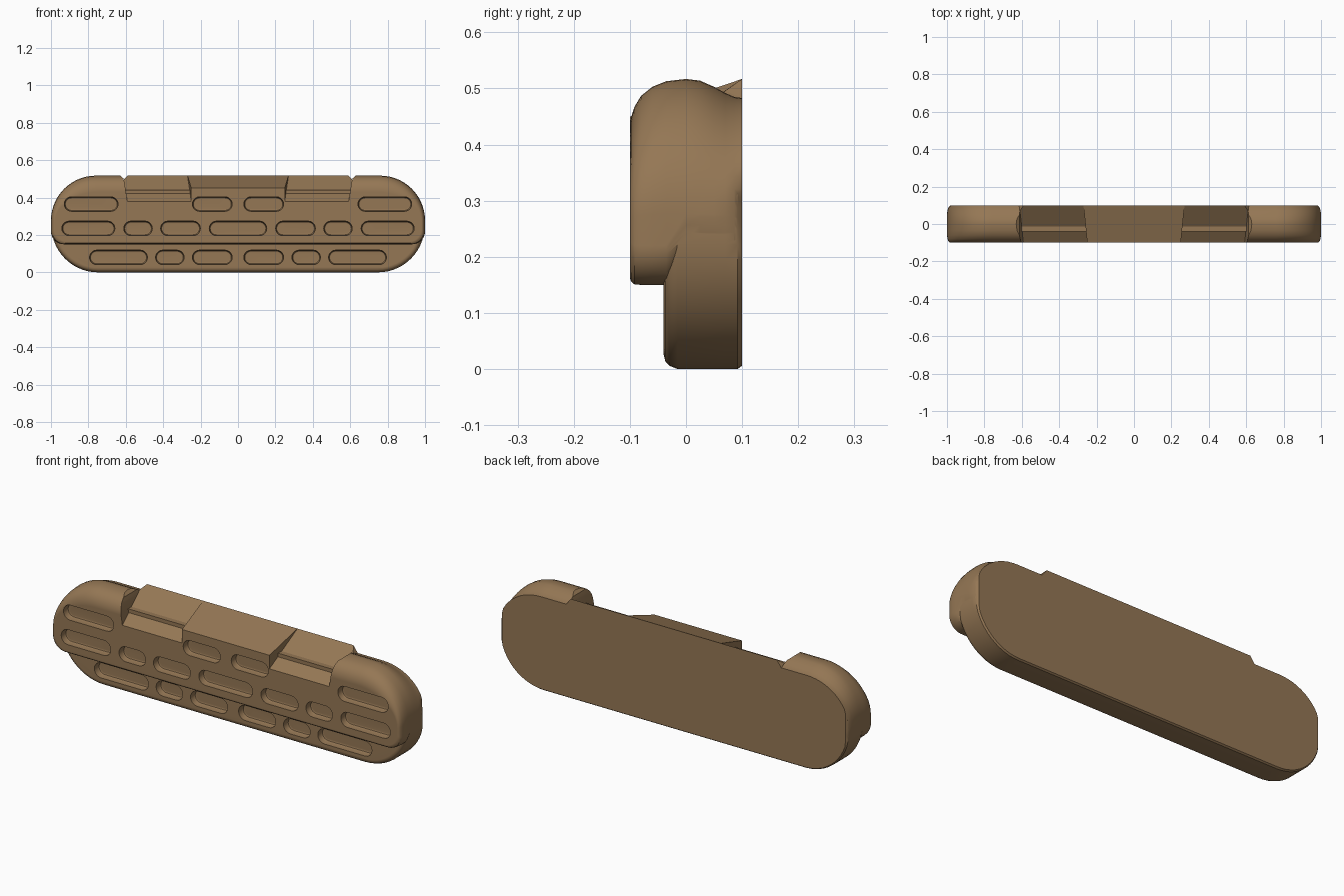
import bpy, bmesh, math

cube = bpy.data.objects.get("Cube")
if cube:
    bpy.data.objects.remove(cube, do_unlink=True)

brown = bpy.data.materials.new("warm_brown")
brown.use_nodes = True
brown.diffuse_color = (0.30, 0.185, 0.09, 1)
brown.node_tree.nodes["Principled BSDF"].inputs["Base Color"].default_value = brown.diffuse_color


def make_object(name, bm):
    bmesh.ops.recalc_face_normals(bm, faces=bm.faces[:])
    mesh = bpy.data.meshes.new(name)
    bm.to_mesh(mesh)
    bm.free()
    mesh.materials.append(brown)
    obj = bpy.data.objects.new(name, mesh)
    bpy.context.collection.objects.link(obj)
    return obj


def loft(name, rings):
    """Skin equal-length rings of points and close both ends."""
    bm = bmesh.new()
    loops = [[bm.verts.new(p) for p in ring] for ring in rings]
    n = len(loops[0])
    for a, b in zip(loops, loops[1:]):
        for i in range(n):
            j = (i + 1) % n
            bm.faces.new((a[i], a[j], b[j], b[i]))
    bm.faces.new(loops[0])
    bm.faces.new(loops[-1])
    return make_object(name, bm)


def hull(name, points):
    """Convex block from (y, z, half width) points mirrored in x."""
    bm = bmesh.new()
    for y, z, w in points:
        for s in (-1, 1):
            bm.verts.new((s * w, y, z))
    bmesh.ops.convex_hull(bm, input=bm.verts[:])
    return make_object(name, bm)


def outline(y, top, bottom, width, cap, r_top, r_bottom, steps=14):
    """Rounded outline at depth y, its ends trimmed flat at the cap."""
    rz_top = r_top * (top - 0.25) / 0.267
    corners = ((1, 1), (-1, 1), (-1, -1), (1, -1))
    pts = []
    for k, (sx, sz) in enumerate(corners):
        rx, rz = (r_top, rz_top) if sz > 0 else (r_bottom, r_bottom)
        cz = top - rz if sz > 0 else bottom + rz
        for i in range(steps + 1):
            a = math.pi / 2 * (k + i / steps)
            x = sx * (width - rx) + rx * math.cos(a)
            pts.append((max(-cap, min(cap, x)), y, cz + rz * math.sin(a)))
    return pts


def boolean(target, other, operation):
    mod = target.modifiers.new("join", "BOOLEAN")
    mod.operation = operation
    mod.solver = "EXACT"
    mod.object = other
    bpy.context.view_layer.objects.active = target
    bpy.ops.object.modifier_apply(modifier=mod.name)
    bpy.data.objects.remove(other, do_unlink=True)


# Upper body: depth, crest height, underside, half width, end trim, lower corner radius
upper = [
    (-0.1, 0.43, 0.163, 0.98, 1, 0.07), (-0.098, 0.448, 0.156, 0.987, 1, 0.07),
    (-0.092, 0.467, 0.151, 0.993, 1, 0.07), (-0.08, 0.487, 0.15, 0.997, 1, 0.07),
    (-0.06, 0.503, 0.15, 1, 1, 0.07), (-0.035, 0.513, 0.15, 1, 1, 0.07),
    (0, 0.517, 0.15, 1, 1, 0.12), (0.025, 0.514, 0.15, 1, 1, 0.12),
    (0.05, 0.503, 0.15, 1, 1, 0.12), (0.07, 0.492, 0.15, 1, 0.998, 0.12),
    (0.086, 0.485, 0.15, 1, 0.993, 0.12), (0.1, 0.483, 0.15, 1, 0.982, 0.12),
]
body = loft("bar_body", [outline(y, t, b, w, c, 0.24, r) for y, t, b, w, c, r in upper])

# Wide notch between the two shoulders
notch = [(0.59, 0.37), (0.607, 0.48), (0.613, 0.503), (0.635, 0.521), (0.635, 0.6)]
section = notch + [(-x, z) for x, z in reversed(notch)]
boolean(body, loft("notch_cutter", [[(x, y, z) for x, z in section] for y in (-0.2, 0.2)]), "DIFFERENCE")

# Steep ledge and the shallower centre ramp
boolean(body, hull("sloped_ledge", [
    (-0.1, 0.3, 0.6), (-0.1, 0.38, 0.597), (0.07, 0.496, 0.61), (0.1, 0.517, 0.59),
    (0.1, 0.483, 0.615), (0.1, 0.3, 0.615)]), "UNION")
boolean(body, hull("centre_ramp", [
    (-0.1, 0.3, 0.25), (-0.1, 0.45, 0.25), (0.1, 0.517, 0.27), (0.1, 0.3, 0.27)]), "UNION")

# Recessed lower plate: depth, edge inset, end trim
lower = [(-0.04, 0.026, 1), (-0.037, 0.014, 1), (-0.03, 0.006, 1), (-0.015, 0, 1),
         (0.07, 0, 0.996), (0.092, 0, 0.99), (0.1, 0.006, 0.982)]
plate = loft("lower_plate", [
    outline(y, 0.44, i, 0.998 - i, c, 0.24, 0.25 - i) for y, i, c in lower])
boolean(body, plate, "UNION")


# Rounded pockets in three rows
def pocket(x0, x1, z, y, depth):
    def ring(yy, r):
        c0, c1 = x0 + 0.04, x1 - 0.04
        angles = [math.pi * i / 10 for i in range(11)]
        return ([(c1 + r * math.sin(a), yy, z + r * math.cos(a)) for a in angles]
                + [(c0 - r * math.sin(a), yy, z - r * math.cos(a)) for a in angles])
    return loft("pocket_cutter", [
        ring(y - 0.03, 0.04), ring(y + depth * 0.65, 0.038),
        ring(y + depth * 0.9, 0.034), ring(y + depth, 0.027)])


rows = [
    (0.365, -0.1, [(0.03, 0.245), (0.64, 0.93)]),
    (0.235, -0.1, [(0.2, 0.415), (0.457, 0.612), (0.657, 0.943)]),
    (0.08, -0.04, [(0.03, 0.245), (0.287, 0.442), (0.483, 0.795)]),
]
for z, y, spans in rows:
    for x0, x1 in spans:
        boolean(body, pocket(x0, x1, z, y, 0.035), "DIFFERENCE")
        boolean(body, pocket(-x1, -x0, z, y, 0.035), "DIFFERENCE")
boolean(body, pocket(-0.155, 0.155, 0.235, -0.1, 0.035), "DIFFERENCE")

# Smooth rounded surfaces, crisp edges
bpy.ops.object.select_all(action="DESELECT")
body.select_set(True)
bpy.context.view_layer.objects.active = body
bpy.ops.object.shade_smooth_by_angle(angle=math.radians(30))
weighted = body.modifiers.new("weighted_normals", "WEIGHTED_NORMAL")
weighted.keep_sharp = True
